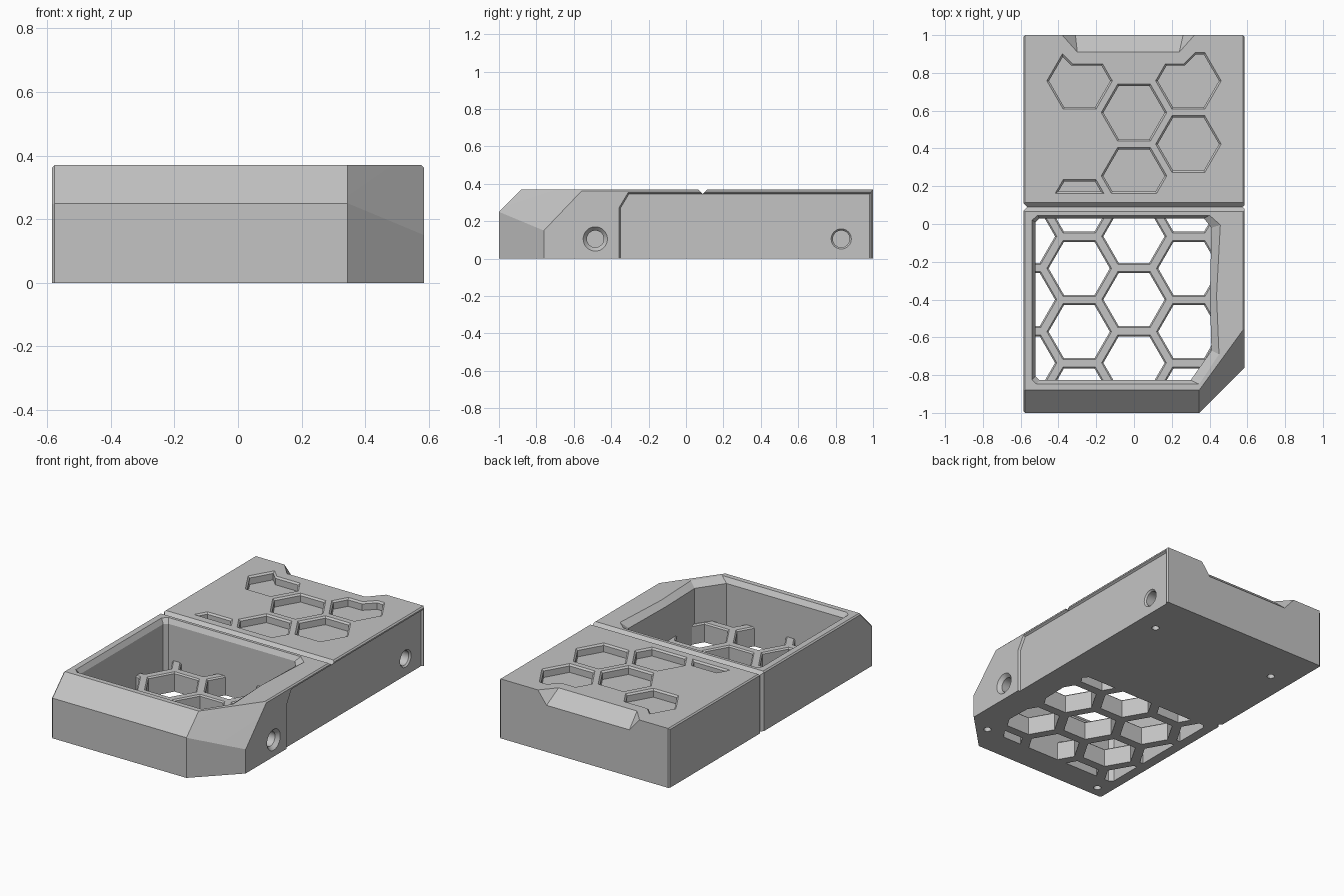
import bpy, bmesh, math
from mathutils import Vector, Matrix

cube = bpy.data.objects.get("Cube")
if cube:
    bpy.data.objects.remove(cube, do_unlink=True)

grey = bpy.data.materials.new("plain_grey")
grey.use_nodes = True
grey.diffuse_color = (0.55, 0.55, 0.55, 1)
grey.node_tree.nodes["Principled BSDF"].inputs["Base Color"].default_value = (0.55, 0.55, 0.55, 1)

# local (u, v, w) becomes world (w, u, v): side profiles run along x
ALONG_X = Matrix(((0, 0, 1, 0), (1, 0, 0, 0), (0, 1, 0, 0), (0, 0, 0, 1)))
UPRIGHT = Matrix.Identity(4)


def finish(name, bm, matrix=UPRIGHT):
    bm.transform(matrix)
    bmesh.ops.recalc_face_normals(bm, faces=bm.faces)
    mesh = bpy.data.meshes.new(name)
    bm.to_mesh(mesh)
    bm.free()
    mesh.materials.append(grey)
    obj = bpy.data.objects.new(name, mesh)
    bpy.context.collection.objects.link(obj)
    return obj


def lofts(name, stacks, matrix=UPRIGHT):
    """One mesh of closed solids, each a stack of (polygon, height) rings."""
    bm = bmesh.new()
    for stack in stacks:
        rings = [[bm.verts.new((x, y, z)) for x, y in poly] for poly, z in stack]
        count = len(rings[0])
        for low, high in zip(rings, rings[1:]):
            for i in range(count):
                j = (i + 1) % count
                bm.faces.new((low[i], low[j], high[j], high[i]))
        bm.faces.new(rings[0][::-1])
        bm.faces.new(rings[-1])
    return finish(name, bm, matrix)


def hull(points):
    bm = bmesh.new()
    verts = [bm.verts.new(p) for p in points]
    result = bmesh.ops.convex_hull(bm, input=verts)
    spare = {v for v in result["geom_interior"] + result["geom_unused"] if isinstance(v, bmesh.types.BMVert)}
    bmesh.ops.delete(bm, geom=list(spare), context="VERTS")
    bmesh.ops.dissolve_limit(bm, angle_limit=0.002, verts=bm.verts, edges=bm.edges)
    return bm


def boolean(target, cutter, operation="DIFFERENCE"):
    mod = target.modifiers.new("cut", "BOOLEAN")
    mod.object, mod.operation, mod.solver = cutter, operation, "EXACT"
    bpy.context.view_layer.objects.active = target
    bpy.ops.object.modifier_apply(modifier=mod.name)
    bpy.data.objects.remove(cutter, do_unlink=True)


def ngon(x, y, radius, sides):
    return [(x + radius * math.cos(2 * math.pi * i / sides),
             y + radius * math.sin(2 * math.pi * i / sides)) for i in range(sides)]


def offset(poly, d):
    """Grow a counter-clockwise polygon by d."""
    pts = [Vector(p) for p in poly]
    out = []
    for i, p in enumerate(pts):
        a = (p - pts[i - 1]).normalized()
        b = (pts[(i + 1) % len(pts)] - p).normalized()
        n, m = Vector((a.y, -a.x)), Vector((b.y, -b.x))
        out.append(tuple(p + (n + m) * d / (1 + n.dot(m))))
    return out


def flared(poly, bottom, rim, lip=0.01):
    wide = offset(poly, lip)
    return [(poly, bottom), (poly, rim - lip), (wide, rim), (wide, rim + 0.1)]


# main body: block with a sloped nose and one cut corner
W, H = 0.585, 0.37
bm = hull([(-W, -1, 0), (-W, -1, 0.25), (-W, -0.88, H), (-W, 1, 0), (-W, 1, H),
           (W, 1, 0), (W, 1, H), (W, -0.55, H), (W, -0.76, 0.15), (W, -0.76, 0),
           (0.345, -1, 0), (0.345, -1, 0.25), (0.345, -0.88, H)])


def soft_edge(edge):
    a, b = (v.co for v in edge.verts)
    if max(a.z, b.z) < 0.01:
        return False
    left = max(a.x, b.x) < -0.58
    right = min(a.x, b.x) > 0.58 and min(a.y, b.y) > -0.6 and max(a.z, b.z) > 0.36 \
        and (min(a.z, b.z) > 0.36 or min(a.y, b.y) > 0.99)
    return left or right


bmesh.ops.bevel(bm, geom=[e for e in bm.edges if soft_edge(e)], offset=0.008,
                offset_type="OFFSET", segments=1, affect="EDGES")
body = finish("enclosure_body", bm)

# open compartment with a sloping lip
inner = [(-0.522, -0.805), (-0.5, -0.827), (0.3, -0.827), (0.41, -0.67),
         (0.402, -0.38), (0.41, -0.02), (0.37, 0.03), (-0.5, 0.03), (-0.522, 0.01)]
outer = [(-0.54, -0.825), (-0.515, -0.848), (0.345, -0.848), (0.45, -0.69),
         (0.437, -0.38), (0.457, -0.005), (0.4, 0.046), (-0.51, 0.046), (-0.54, 0.02)]
boolean(body, lofts("compartment_cutter", [[(inner, 0.12), (inner, 0.34), (outer, H), (outer, 0.5)]]))

# honeycomb grate in the compartment floor
cells = []
for col in range(-2, 2):
    for row in range(4):
        y = (-0.065 if col % 2 == 0 else 0.1) - 0.335 * row
        cells.append(flared(ngon(0.29 * col, y, 0.162, 6), -0.1, 0.12, 0.008))
holes = lofts("grate_cutter", cells)
boolean(holes, lofts("grate_limit", [[(inner, -0.05), (inner, 0.18)]]), "INTERSECT")
boolean(body, holes)

# shallow hexagon pockets on the rear deck, trimmed near the finger notch
centres = [(0, 0.59), (0, 0.255), (0.288, 0.423), (0.288, 0.758), (-0.288, 0.758), (-0.288, 0.085)]
pockets = lofts("pocket_cutter", [flared(ngon(x, y, 0.162, 6), 0.32, H) for x, y in centres])
limit = [(-0.55, 0.172), (0.55, 0.172), (0.55, 0.93), (0.36, 0.93), (0.268, 0.838),
         (-0.33, 0.838), (-0.422, 0.93), (-0.55, 0.93)]
boolean(pockets, lofts("pocket_limit", [[(limit, 0.3)] + flared(limit, 0.33, H)[1:]]), "INTERSECT")
boolean(body, pockets)

# finger notch on the rear edge
base = [Vector(p) for p in ((-0.3, 0.91, H), (0.24, 0.91, H), (-0.31, 1, 0.29),
                            (0.26, 1, 0.29), (-0.38, 1, H), (0.32, 1, H))]
boolean(body, finish("notch_cutter", hull(
    [p + Vector((0, dy, dz)) for p in base for dy in (0, 0.05) for dz in (0, 0.08)])))

# V groove across the top and down the plain side
vee = [(0.09, 0.345), (0.14, 0.395), (0.04, 0.395)]
boolean(body, lofts("top_groove_cutter", [[(vee, -0.7), (vee, 0.7)]], ALONG_X))
vee = [(-0.565, 0.09), (-0.605, 0.13), (-0.605, 0.05)]
boolean(body, lofts("side_groove_cutter", [[(vee, -0.1), (vee, 0.5)]]))

# recessed side panel
panel = [(-0.35, -0.1), (0.982, -0.1), (0.982, 0.345), (-0.305, 0.345), (-0.35, 0.27)]
wide = offset(panel, 0.008)
boolean(body, lofts("panel_cutter", [[(panel, 0.573), (wide, W), (wide, 0.65)]], ALONG_X))

# countersunk side holes and small screw holes underneath
boolean(body, lofts("side_hole_cutter", [
    [(ngon(y, 0.105, r, 32), x) for r, x in ((0.045, 0.48), (0.045, 0.563), (0.065, W), (0.07, 0.62))]
    for y in (-0.485, 0.83)], ALONG_X))
boolean(body, lofts("screw_hole_cutter", [
    [(ngon(x, y, 0.022, 20), -0.05), (ngon(x, y, 0.022, 20), 0.08)]
    for x, y in ((0.44, 0.72), (-0.44, 0.72), (0.43, -0.82), (-0.5, -0.93))]))

# smooth the round bores only
bpy.ops.object.select_all(action="DESELECT")
body.select_set(True)
bpy.context.view_layer.objects.active = body
bpy.ops.object.shade_smooth_by_angle(angle=math.radians(20))
